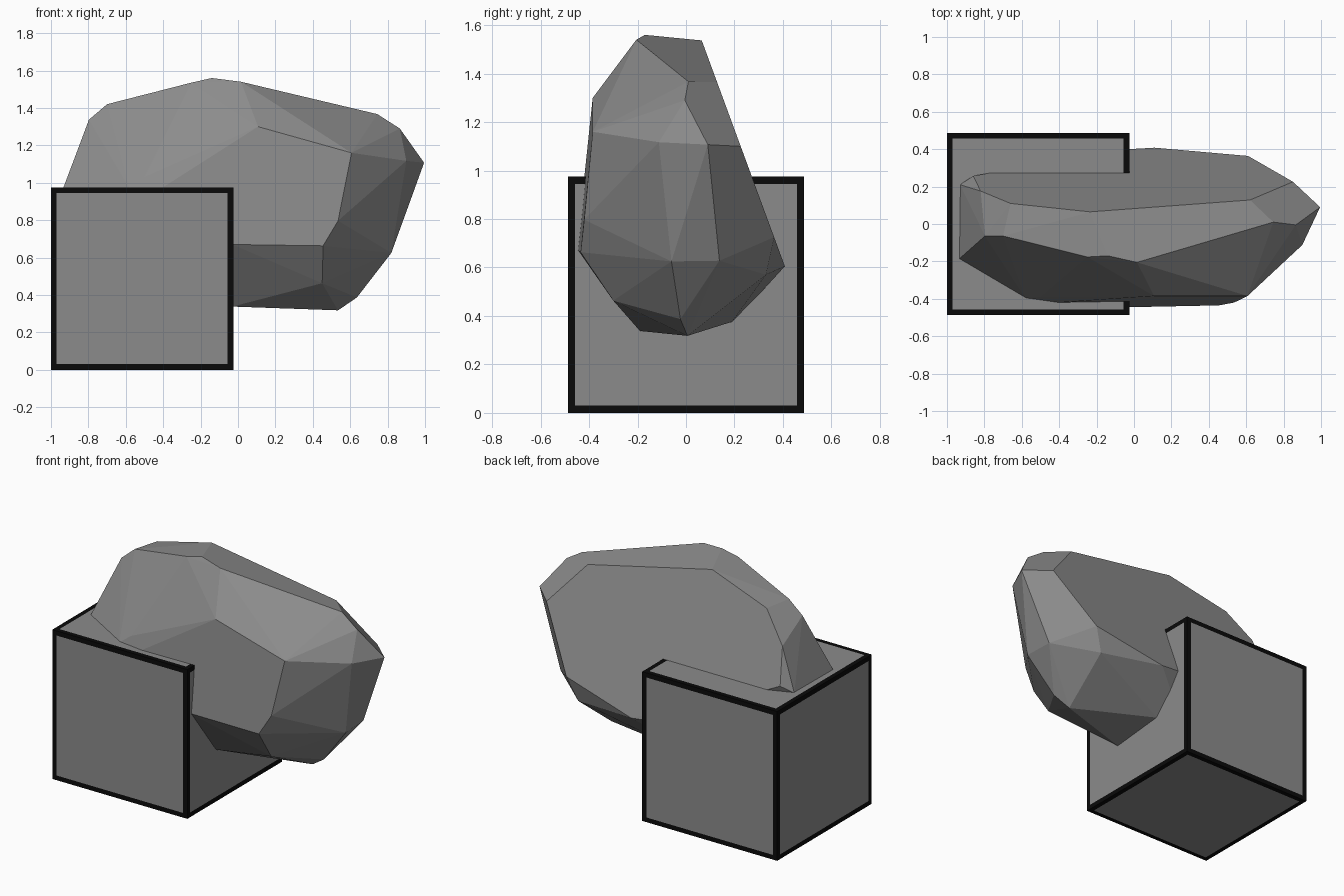
import bpy, bmesh
from mathutils import Vector, Matrix

if "Cube" in bpy.data.objects:
    bpy.data.objects.remove(bpy.data.objects["Cube"])


def material(name, value):
    m = bpy.data.materials.new(name)
    m.diffuse_color = (value, value, value, 1)
    m.use_nodes = True
    m.node_tree.nodes["Principled BSDF"].inputs["Base Color"].default_value = m.diffuse_color
    return m


grey = material("stone_grey", 0.26)
black = material("frame_black", 0.003)


def add_object(name, bm, mats):
    bmesh.ops.recalc_face_normals(bm, faces=bm.faces)
    mesh = bpy.data.meshes.new(name)
    bm.to_mesh(mesh)
    bm.free()
    for m in mats:
        mesh.materials.append(m)
    ob = bpy.data.objects.new(name, mesh)
    bpy.context.collection.objects.link(ob)
    return ob


# Framed cube: grey panels inset in black borders
SIZE = 0.975
bm = bmesh.new()
bmesh.ops.create_cube(bm, size=SIZE,
                      matrix=Matrix.Translation((-1 + SIZE / 2, 0, SIZE / 2)))
panels = list(bm.faces)
borders = bmesh.ops.inset_individual(bm, faces=panels, thickness=0.043)["faces"]
for f in borders:
    f.material_index = 1
add_object("framed_cube", bm, [grey, black])


# Boulder: convex chunk with a flat, leaning back
def on_back(x, z):
    """Point on the leaning back plane."""
    return (x, 0.065 + 0.368 * (1.537 - z), z)


back = [on_back(x, z) for x, z in (
    (-0.235, 1.537), (0.62, 1.365), (0.85, 1.10), (0.61, 0.725),
    (0.11, 0.605), (-0.66, 1.415), (-0.82, 1.235), (-0.86, 1.015))]
crown = [(-0.14, -0.17, 1.56), (-0.25, -0.176, 1.535), (0.016, -0.205, 1.54),
         (0.745, 0.01, 1.367), (0.865, -0.005, 1.29),
         (-0.797, -0.064, 1.337), (-0.70, -0.064, 1.42)]
front = [(0.107, -0.385, 1.30), (0.607, -0.385, 1.16), (0.535, -0.42, 0.797),
         (0.455, -0.435, 0.663), (0.45, -0.30, 0.463), (-0.50, -0.39, 1.03),
         (-0.41, -0.42, 0.97), (-0.03, -0.445, 0.67)]
tip = [(0.995, 0.09, 1.107), (0.90, -0.112, 1.117), (0.82, -0.06, 0.625),
       (0.81, 0.138, 0.628)]
base = [(0.535, 0.006, 0.318), (0.636, -0.023, 0.387), (0.547, 0.33, 0.57),
        (-0.03, -0.19, 0.338), (-0.03, 0.19, 0.376), (-0.03, 0.323, 0.512),
        (-0.03, 0.40, 0.62)]
buried = [(-0.935, -0.187, 0.97), (-0.93, 0.21, 0.97), (-0.58, -0.396, 0.97),
          (-0.4, -0.15, 0.42), (-0.4, 0.2, 0.47), (-0.85, 0, 0.7)]

bm = bmesh.new()
for p in back + crown + front + tip + base + buried:
    bm.verts.new(Vector(p))
hull = bmesh.ops.convex_hull(bm, input=bm.verts)
bmesh.ops.delete(bm, geom=[v for v in bm.verts if not v.link_faces], context='VERTS')
bmesh.ops.dissolve_limit(bm, angle_limit=0.05, verts=bm.verts, edges=bm.edges)
add_object("boulder", bm, [grey])
